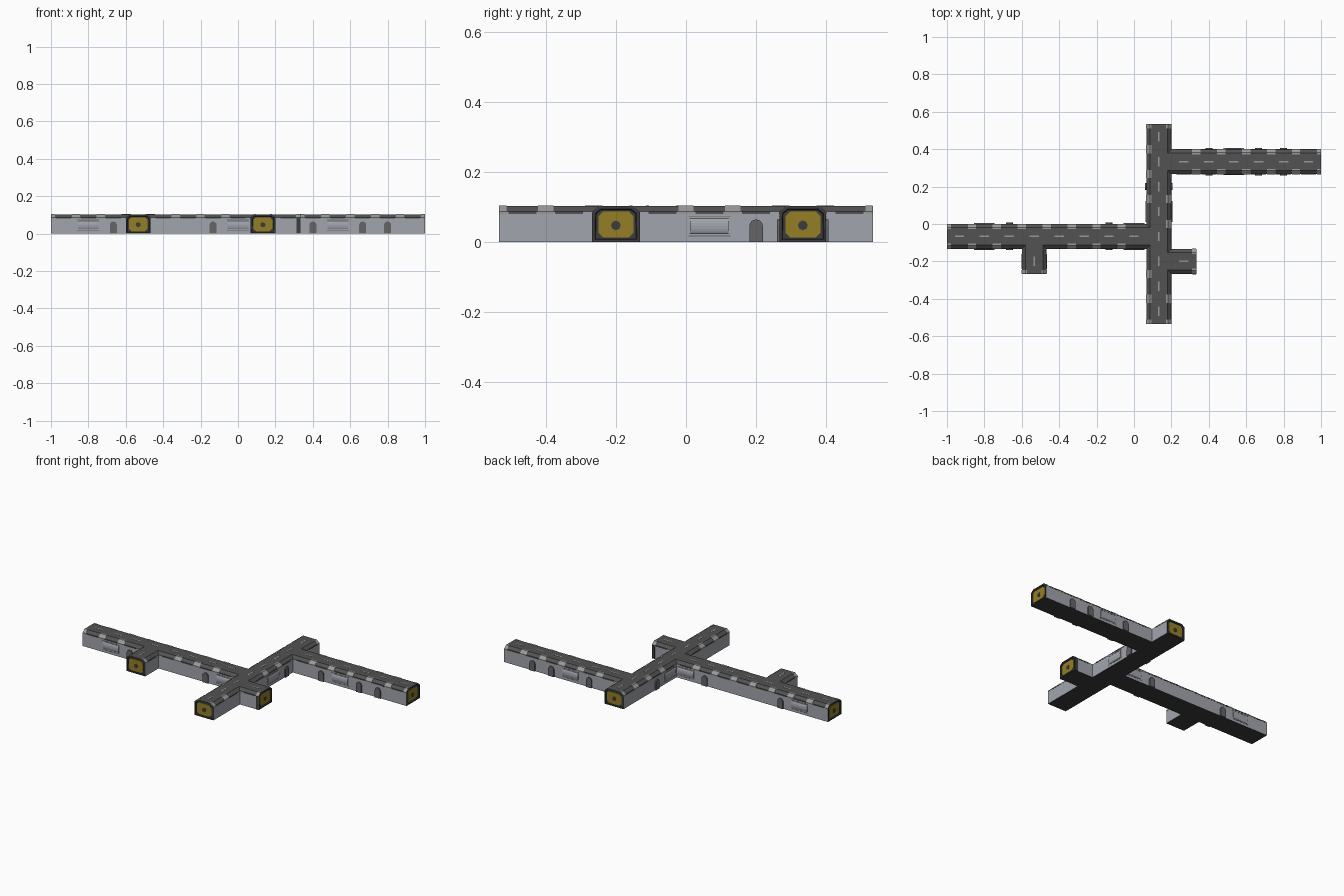
import bpy, bmesh, math
from mathutils import Matrix, Vector

if "Cube" in bpy.data.objects:
    bpy.data.objects.remove(bpy.data.objects["Cube"])

C = 2 / 15            # one corridor cell
W, H = C / 2, 0.102   # half width, roof height
CH, ZC = 0.02, 0.086  # roof chamfer width and start height


def mat(name, r, g, b):
    m = bpy.data.materials.new(name)
    m.diffuse_color = (r, g, b, 1)
    m.use_nodes = True
    m.node_tree.nodes["Principled BSDF"].inputs["Base Color"].default_value = m.diffuse_color
    return m


WALL = mat("wall grey", 0.36, 0.375, 0.42)
ROOF = mat("roof dark grey", 0.085, 0.085, 0.085)
FRAME = mat("frame charcoal", 0.045, 0.045, 0.045)
YELLOW = mat("door yellow", 0.30, 0.21, 0.02)
TRIM = mat("trim light grey", 0.32, 0.32, 0.32)
HATCH = mat("hatch grey", 0.13, 0.13, 0.14)

# name, start, angle, cells, is a door at the start too, tank cells, hatch cells
CORRIDORS = [
    ("main_corridor", (C / 2, -C / 2), math.pi, 8, False, (0, 6), (1, 5)),
    ("cross_corridor", (C, -4 * C), math.pi / 2, 8, True, (4,), (5,)),
    ("east_corridor", (1.5 * C, 2.5 * C), 0, 6, False, (2,), (1, 3, 4)),
    ("south_stub", (-4 * C, -C), -math.pi / 2, 1, False, (), ()),
    ("east_stub", (1.5 * C, -1.5 * C), 0, 1, False, (), ()),
]


def frame_of(c):
    return Matrix.Translation((c[1][0], c[1][1], 0)) @ Matrix.Rotation(c[2], 4, 'Z')


def occupied(p, own):
    """True when a world point lies inside another corridor."""
    for c in CORRIDORS:
        if c[0] != own:
            q = frame_of(c).inverted() @ p
            if -0.001 < q.x < c[3] * C + 0.001 and abs(q.y) < W + 0.001:
                return True
    return False


def prism(bm, pts, vec):
    """Close a polygon and extrude it along a vector."""
    a = [bm.verts.new(p) for p in pts]
    b = [bm.verts.new(Vector(p) + Vector(vec)) for p in pts]
    bm.faces.new(a)
    bm.faces.new(b[::-1])
    for i in range(len(a)):
        j = (i + 1) % len(a)
        bm.faces.new((a[j], a[i], b[i], b[j]))


def box(bm, x0, x1, y0, y1, z0, z1):
    prism(bm, [(x0, y0, z0), (x1, y0, z0), (x1, y1, z0), (x0, y1, z0)], (0, 0, z1 - z0))


def finish(bm, name, M, *mats):
    bmesh.ops.recalc_face_normals(bm, faces=bm.faces)
    me = bpy.data.meshes.new(name)
    bm.to_mesh(me)
    bm.free()
    for m in mats:
        me.materials.append(m)
    ob = bpy.data.objects.new(name, me)
    ob.matrix_world = M
    bpy.context.collection.objects.link(ob)


def build(c):
    name, _, _, n, two_doors, tanks, hatches = c
    M, L = frame_of(c), n * C
    u0 = 0 if two_doors else -CH

    # shell: chamfered tube with recessed, framed ends
    bm = bmesh.new()
    prof = [(-W, 0), (W, 0), (W, ZC), (W - CH, H), (CH - W, H), (-W, ZC)]
    prism(bm, [(u0, y, z) for y, z in prof], (L - u0, 0, 0))
    bmesh.ops.recalc_face_normals(bm, faces=bm.faces)
    for f in bm.faces:
        f.material_index = 0 if abs(f.normal.y) > 0.9 else 1 if f.normal.z > 0.3 else 2
    ends = [f for f in bm.faces if f.normal.x > 0.9 or (two_doors and f.normal.x < -0.9)]
    bmesh.ops.inset_individual(bm, faces=ends, thickness=0.009)
    bmesh.ops.inset_individual(bm, faces=ends, thickness=0.003, depth=-0.006)
    finish(bm, name + "_shell", M, WALL, ROOF, FRAME)

    door, knob = bmesh.new(), bmesh.new()
    trim, teeth = bmesh.new(), bmesh.new()
    hatch, tank, vent = bmesh.new(), bmesh.new(), bmesh.new()

    # end doors: yellow octagon with a dark centre lock
    for x, s in [(L, 1)] + ([(0, -1)] if two_doors else []):
        a, z0, z1, k = 0.05, 0.012, 0.087, 0.014
        o = [(-a + k, z0), (a - k, z0), (a, z0 + k), (a, z1 - k),
             (a - k, z1), (k - a, z1), (-a, z1 - k), (-a, z0 + k)]
        prism(door, [(x - s * 0.0075, y, z) for y, z in o], (s * 0.005, 0, 0))
        ring = [(0.014 * math.cos(i * math.pi / 4), 0.047 + 0.014 * math.sin(i * math.pi / 4))
                for i in range(8)]
        prism(knob, [(x - s * 0.004, y, z) for y, z in ring], (s * 0.003, 0, 0))

    # roof centre dashes
    for i in range(n):
        u = (i + 0.5) * C
        box(trim, u - 0.025, u + 0.025, -0.004, 0.004, H - 0.001, H + 0.001)

    for s in (-1, 1):
        def free(u):
            return not occupied(M @ Vector((u, s * (W + 0.004), 0)), name)

        # light clips folded over the roof edge at each cell boundary
        for i in range(n + 1):
            ua, ub = max(i * C - 0.022, 0), min(i * C + 0.022, L - 0.001)
            if free(ua) and free(ub):
                e = 0.0012
                p = [(W + e, ZC - 0.006), (W + e, ZC), (W - CH + e, H + e), (W - CH - 0.008, H + e),
                     (W - CH - 0.008, H - 0.002), (W - 0.002, ZC - 0.006)]
                prism(trim, [(ua, s * y, z) for y, z in p], (ub - ua, 0, 0))

        for i in range(n):
            u, y = (i + 0.5) * C, s * W
            if not free(u):
                continue
            # dark eaves plate below the roof edge
            box(teeth, u - 0.04, u + 0.04, y - s * 0.002, y + s * 0.001, ZC - 0.006, ZC + 0.001)
            # round-topped wall hatch
            if i in hatches:
                arc = [(0.019 * math.cos(a * math.pi / 8), 0.045 + 0.019 * math.sin(a * math.pi / 8))
                       for a in range(9)]
                prism(hatch, [(u + dx, y - s * 0.002, z) for dx, z in [(-0.019, 0), (0.019, 0)] + arc],
                      (0, s * 0.009, 0))
            # bulging wall tank with vent strips
            if i in tanks:
                bulge = [(y + s * (0.007 * math.sin(a * math.pi / 8) - 0.001),
                          0.045 - 0.022 * math.cos(a * math.pi / 8)) for a in range(9)]
                prism(tank, [(u - 0.055, yy, z) for yy, z in bulge], (0.11, 0, 0))
                for z in (0.016, 0.072):
                    box(vent, u - 0.06, u + 0.06, y - s * 0.001, y + s * 0.001, z, z + 0.0025)

    for bm, part, m in ((door, "end_door", YELLOW), (knob, "door_lock", FRAME),
                        (trim, "roof_clips", TRIM), (teeth, "eaves_plates", ROOF),
                        (hatch, "wall_hatches", HATCH), (tank, "wall_tanks", WALL),
                        (vent, "vent_strips", HATCH)):
        if bm.verts:
            finish(bm, name + "_" + part, M, m)
        else:
            bm.free()


for c in CORRIDORS:
    build(c)

# dark collar at the outer end of the east stub
bm = bmesh.new()
for s in (-1, 1):
    box(bm, C - 0.02, C - 0.001, s * (W - 0.002), s * (W + 0.002), 0, ZC)
finish(bm, "east_stub_collar", frame_of(CORRIDORS[4]), FRAME)
